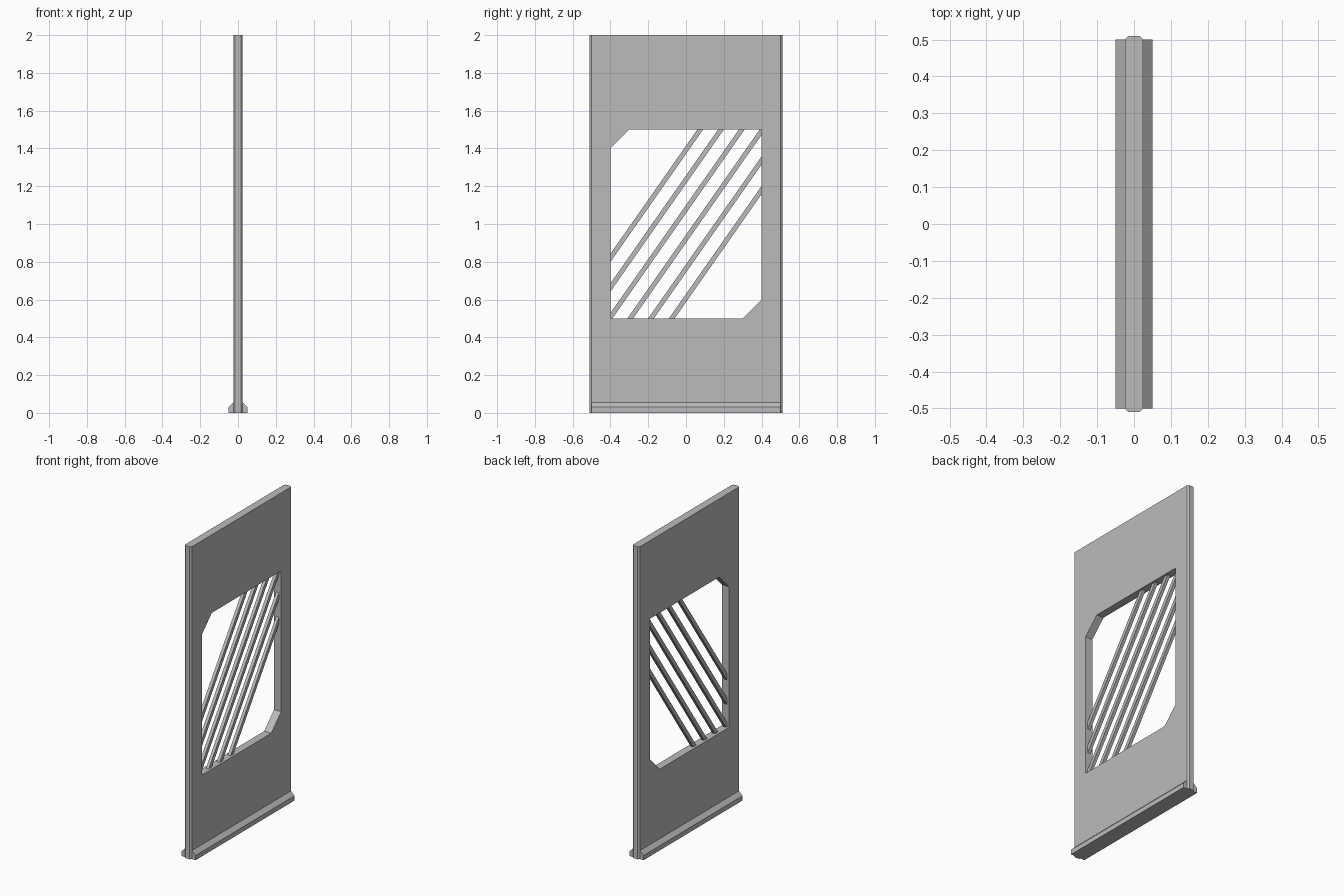
import bpy
import bmesh
import math
from mathutils import Vector

cube = bpy.data.objects.get("Cube")
if cube:
    bpy.data.objects.remove(cube, do_unlink=True)

# Single grey finish
grey = bpy.data.materials.new("plain grey")
grey.use_nodes = True
color = (0.5, 0.5, 0.5, 1)
grey.diffuse_color = color
grey.node_tree.nodes["Principled BSDF"].inputs["Base Color"].default_value = color


def prism(name, points, start, end):
    """Extrude a closed outline of 3D points from offset start to offset end."""
    bm = bmesh.new()
    face = bm.faces.new([bm.verts.new(Vector(p) + Vector(start)) for p in points])
    new = bmesh.ops.extrude_face_region(bm, geom=[face])["geom"]
    verts = [g for g in new if isinstance(g, bmesh.types.BMVert)]
    bmesh.ops.translate(bm, verts=verts, vec=Vector(end) - Vector(start))
    bmesh.ops.recalc_face_normals(bm, faces=bm.faces)
    mesh = bpy.data.meshes.new(name)
    bm.to_mesh(mesh)
    bm.free()
    mesh.materials.append(grey)
    obj = bpy.data.objects.new(name, mesh)
    bpy.context.collection.objects.link(obj)
    return obj


def cut(obj, cutter, operation):
    """Apply an exact boolean to the object."""
    mod = obj.modifiers.new("cut", "BOOLEAN")
    mod.operation, mod.object, mod.solver = operation, cutter, "EXACT"
    bpy.context.view_layer.objects.active = obj
    bpy.ops.object.modifier_apply(modifier=mod.name)


# Upright panel with chamfered side edges
half, tip = 0.025, 0.015
panel = prism("panel", [(-half, -0.5, 0), (-tip, -0.51, 0), (tip, -0.51, 0), (half, -0.5, 0),
                        (half, 0.5, 0), (tip, 0.51, 0), (-tip, 0.51, 0), (-half, 0.5, 0)],
              (0, 0, 0), (0, 0, 2))

# Window opening with two clipped opposite corners
opening = prism("window_cutter", [(0, -0.4, 0.5), (0, 0.3, 0.5), (0, 0.4, 0.6),
                                  (0, 0.4, 1.5), (0, -0.3, 1.5), (0, -0.4, 1.4)],
                (-0.1, 0, 0), (0.1, 0, 0))
opening.hide_render = True
cut(panel, opening, "DIFFERENCE")

# Six slanted bars trimmed to the opening
angle = math.radians(55)
along = Vector((0, math.cos(angle), math.sin(angle)))
across = Vector((0, math.sin(angle), -math.cos(angle)))
center = Vector((0, 0, 1))
width, depth, spacing = 0.025, 0.02, 0.09
for i in range(6):
    middle = center + across * spacing * (i - 2.5)
    outline = [middle + along * a + across * b * width / 2
               for a, b in ((-1, -1), (1, -1), (1, 1), (-1, 1))]
    bar = prism(f"window_bar_{i + 1}", outline, (-depth / 2, 0, 0), (depth / 2, 0, 0))
    cut(bar, opening, "INTERSECT")
bpy.data.objects.remove(opening, do_unlink=True)

# Skirting along the bottom of both faces
for side, name in ((1, "left_skirting"), (-1, "right_skirting")):
    profile = [(side * x, 0, z) for x, z in
               ((0.02, 0), (0.05, 0), (0.05, 0.03), (half, 0.055), (0.02, 0.055))]
    prism(name, profile, (0, -0.5, 0), (0, 0.5, 0))
